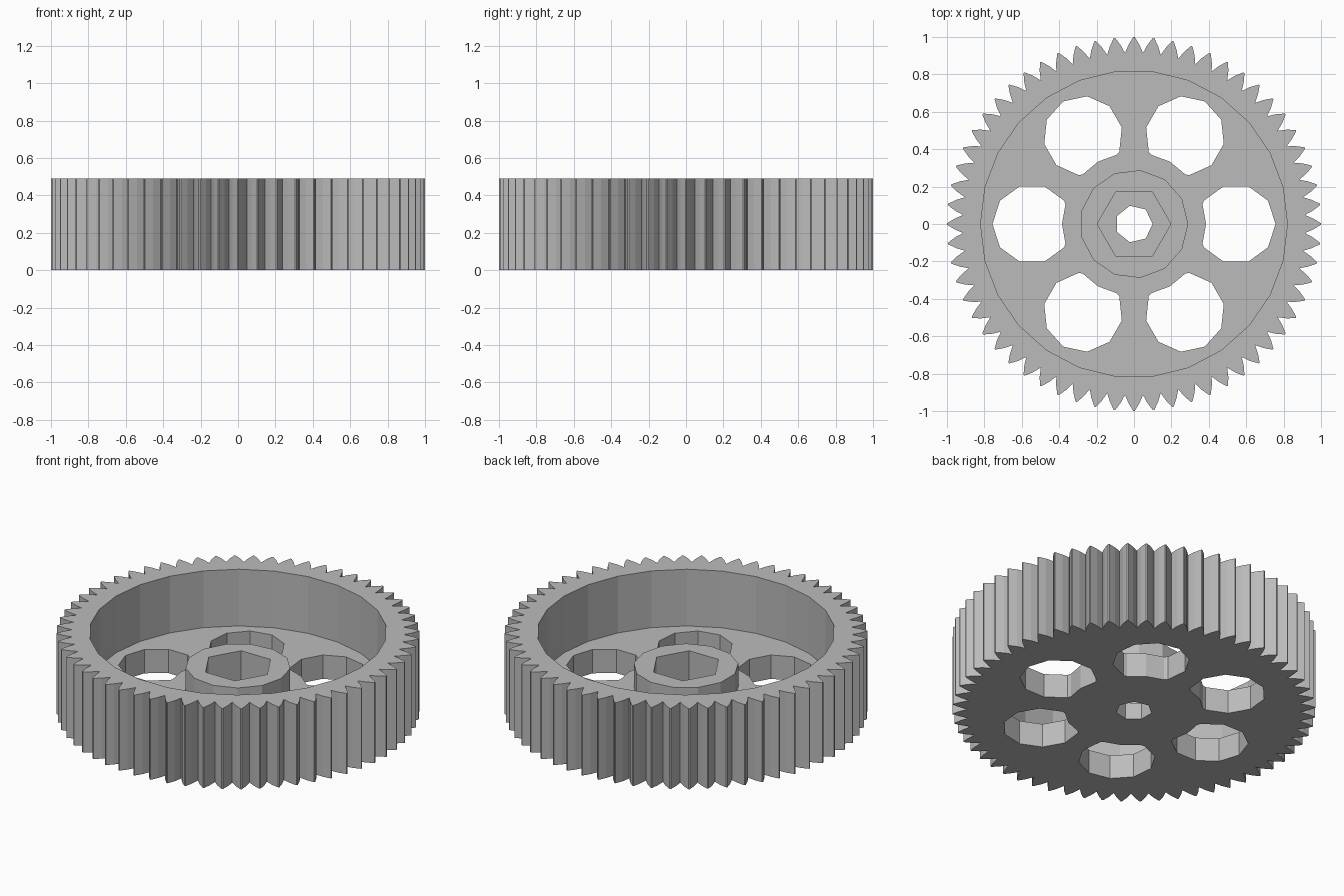
import bpy, bmesh
from math import radians, cos, sin

if "Cube" in bpy.data.objects:
    bpy.data.objects.remove(bpy.data.objects["Cube"], do_unlink=True)

HEIGHT = 0.49
FLOOR = 0.145
HUB_TOP = 0.285
POCKET = 0.1
TEETH = 60

grey = bpy.data.materials.new("plain grey")
grey.use_nodes = True
grey.diffuse_color = (0.5, 0.5, 0.5, 1)
grey.node_tree.nodes["Principled BSDF"].inputs["Base Color"].default_value = (0.5, 0.5, 0.5, 1)


def prism(name, outline, z0, z1):
    """Extrude a closed outline of (x, y) points between two heights."""
    bm = bmesh.new()
    face = bm.faces.new([bm.verts.new((x, y, z0)) for x, y in outline])
    up = bmesh.ops.extrude_face_region(bm, geom=[face])["geom"]
    bmesh.ops.translate(bm, vec=(0, 0, z1 - z0),
                        verts=[v for v in up if isinstance(v, bmesh.types.BMVert)])
    bmesh.ops.recalc_face_normals(bm, faces=bm.faces)
    mesh = bpy.data.meshes.new(name)
    bm.to_mesh(mesh)
    bm.free()
    mesh.materials.append(grey)
    obj = bpy.data.objects.new(name, mesh)
    bpy.context.collection.objects.link(obj)
    return obj


def polar(r, degrees):
    return r * cos(radians(degrees)), r * sin(radians(degrees))


def ring(r, sides):
    return [polar(r, 360 * i / sides) for i in range(sides)]


def cut(obj, cutter, remove=True):
    """Subtract the cutter and bake the result."""
    mod = obj.modifiers.new("cut", 'BOOLEAN')
    mod.operation = 'DIFFERENCE'
    mod.solver = 'EXACT'
    mod.object = cutter
    bpy.context.view_layer.update()
    graph = bpy.context.evaluated_depsgraph_get()
    mesh = bpy.data.meshes.new_from_object(obj.evaluated_get(graph))
    obj.modifiers.clear()
    obj.data = mesh
    if remove:
        bpy.data.objects.remove(cutter, do_unlink=True)


# Toothed blank: pointed teeth with slightly bulging flanks
tooth = [(0.915, -3), (0.96, -1.7), (1, -0.2), (1, 0.2), (0.96, 1.7)]
outline = [polar(r, a + 360 * i / TEETH) for i in range(TEETH) for r, a in tooth]
gear = prism("gear_wheel", outline, 0, HEIGHT)

# Dished recess that leaves the central hub standing
recess = prism("recess_cutter", ring(0.82, 26), FLOOR, HEIGHT + 0.1)
cut(recess, prism("hub_shape", ring(0.29, 13), 0, HUB_TOP))
cut(gear, recess)

# Six lightening holes, each trimmed by a round collar about the hub
collar = prism("collar_shape", ring(0.385, 18), -0.3, HEIGHT + 0.3)
for i in range(6):
    hole = prism("hole_cutter", [(x + 0.545, y) for x, y in ring(0.212, 10)], -0.1, FLOOR + 0.1)
    hole.rotation_euler.z = radians(60 * i)
    cut(hole, collar, remove=False)
    cut(gear, hole)
bpy.data.objects.remove(collar, do_unlink=True)

# Hexagonal pocket in the hub and the shaft bore below it
cut(gear, prism("hex_cutter", ring(0.197, 6), POCKET, HEIGHT))
cut(gear, prism("bore_cutter", ring(0.1, 7), -0.1, HEIGHT))
